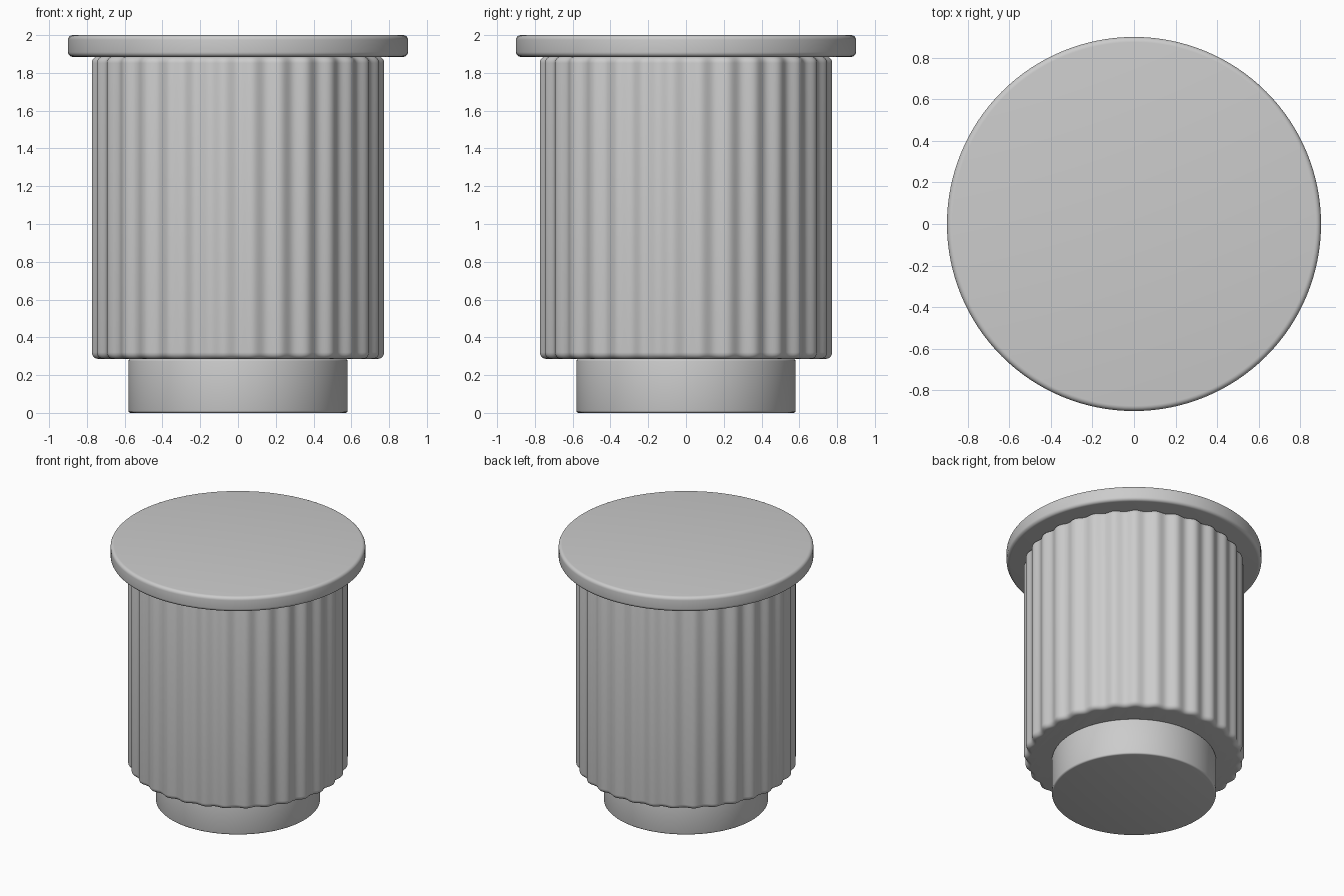
import bpy, math

if "Cube" in bpy.data.objects:
    bpy.data.objects.remove(bpy.data.objects["Cube"])

grey = bpy.data.materials.new("plain grey")
grey.diffuse_color = (0.6, 0.6, 0.6, 1)
grey.use_nodes = True
grey.node_tree.nodes["Principled BSDF"].inputs["Base Color"].default_value = grey.diffuse_color


def turned_part(name, radius, z0, z1, bevel, segs, flutes=0, depth=0.0, steps=5):
    """Closed round part with rounded rims and optional vertical flutes."""
    rings = []
    for i in range(steps + 1):
        a = math.pi / 2 * i / steps
        rings.append((bevel * (1 - math.sin(a)), z0 + bevel * (1 - math.cos(a))))
    rings += [(inset, z0 + z1 - z) for inset, z in reversed(rings)]
    verts, faces = [], []
    for inset, z in rings:
        for k in range(segs):
            t = 2 * math.pi * k / segs
            r = radius - inset
            if flutes:
                r -= depth * (0.5 + 0.5 * math.cos(flutes * t))
            verts.append((r * math.cos(t), r * math.sin(t), z))
    for j in range(len(rings) - 1):
        for k in range(segs):
            n = (k + 1) % segs
            a, b = j * segs, (j + 1) * segs
            faces.append((a + k, a + n, b + n, b + k))
    faces.append(tuple(reversed(range(segs))))
    faces.append(tuple(range(len(verts) - segs, len(verts))))
    mesh = bpy.data.meshes.new(name)
    mesh.from_pydata(verts, [], faces)
    mesh.materials.append(grey)
    ob = bpy.data.objects.new(name, mesh)
    bpy.context.collection.objects.link(ob)
    bpy.ops.object.select_all(action='DESELECT')
    ob.select_set(True)
    bpy.context.view_layer.objects.active = ob
    bpy.ops.object.shade_smooth_by_angle(angle=math.radians(35))
    return ob


# Recessed plinth, fluted drum and round top
turned_part("base_plinth", 0.58, 0.0, 0.286, 0.012, 128, steps=3)
turned_part("fluted_drum", 0.778, 0.286, 1.887, 0.035, 384, flutes=32, depth=0.02)
turned_part("round_top", 0.9, 1.885, 2.0, 0.025, 128)
